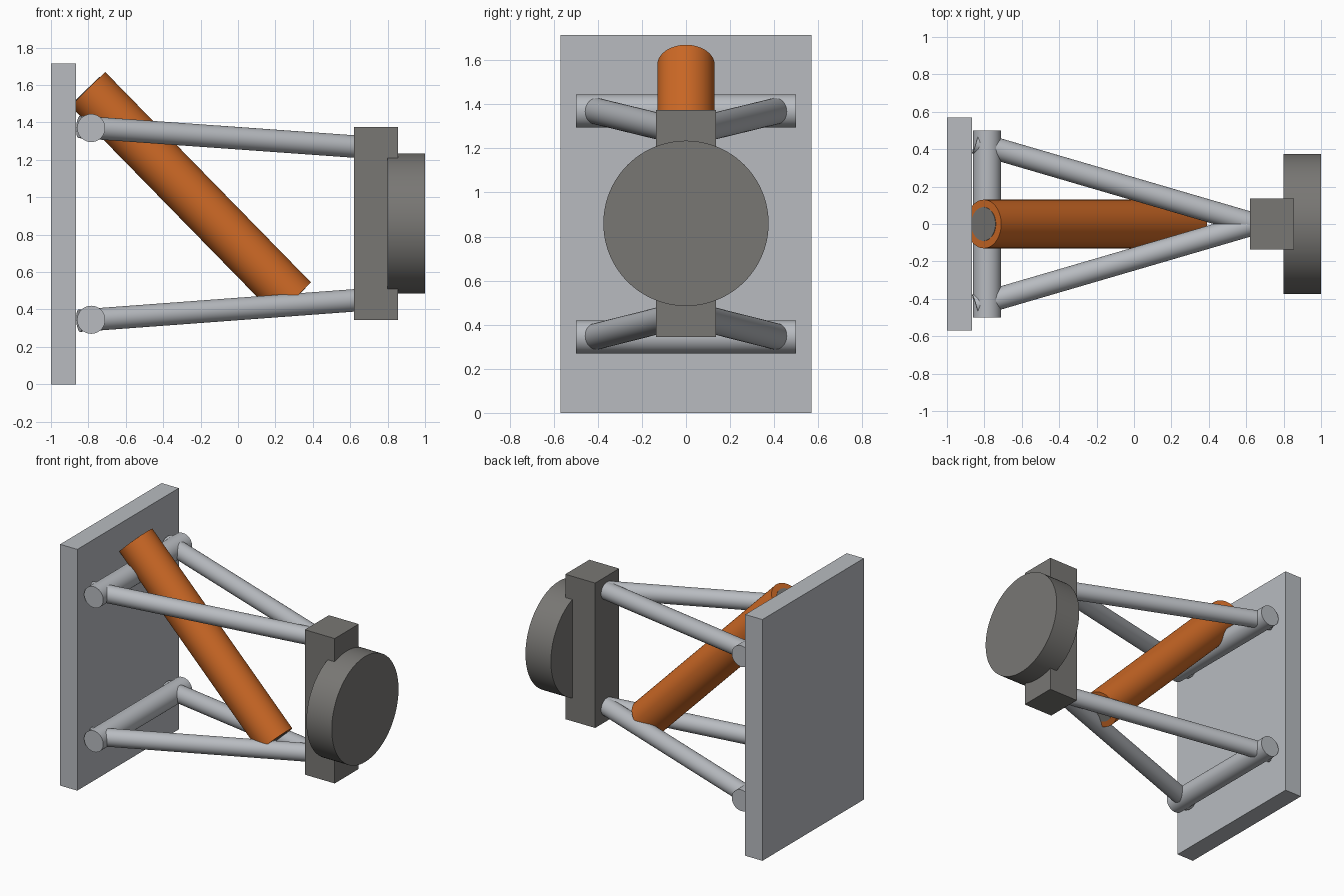
import bpy
from mathutils import Vector

cube = bpy.data.objects.get("Cube")
if cube:
    bpy.data.objects.remove(cube, do_unlink=True)


def material(name, r, g, b):
    m = bpy.data.materials.new(name)
    m.use_nodes = True
    m.diffuse_color = (r, g, b, 1)
    m.node_tree.nodes["Principled BSDF"].inputs["Base Color"].default_value = (r, g, b, 1)
    return m


light_steel = material("light_steel", 0.48, 0.50, 0.53)
dark_grey = material("dark_grey", 0.19, 0.185, 0.175)
orange = material("orange", 0.61, 0.141, 0.019)


def box(name, low, high, mat):
    low, high = Vector(low), Vector(high)
    bpy.ops.mesh.primitive_cube_add(size=1, location=(low + high) / 2)
    ob = bpy.context.object
    ob.name = name
    ob.scale = high - low
    bpy.ops.object.transform_apply(location=False, rotation=False, scale=True)
    ob.data.materials.append(mat)
    return ob


def rod(name, start, end, radius, mat, sides=64):
    """Cylinder running between two points."""
    start, end = Vector(start), Vector(end)
    axis = end - start
    bpy.ops.mesh.primitive_cylinder_add(
        vertices=sides, radius=radius, depth=axis.length, location=(start + end) / 2,
        rotation=axis.to_track_quat("Z", "Y").to_euler())
    ob = bpy.context.object
    ob.name = name
    ob.data.materials.append(mat)
    bpy.ops.object.shade_smooth_by_angle()
    return ob


# Mounting plate
box("mounting_plate", (-1, -0.57, 0), (-0.865, 0.57, 1.715), light_steel)

# Upper and lower wishbones: a pivot bar with two converging arms
for level, pivot_z, inner_z, outer_z in (("upper", 1.37, 1.376, 1.27),
                                         ("lower", 0.345, 0.34, 0.45)):
    rod(level + "_pivot_bar", (-0.785, -0.5, pivot_z), (-0.785, 0.5, pivot_z), 0.075, light_steel)
    for side, s in (("left", 1), ("right", -1)):
        rod(f"{level}_{side}_arm", (-0.848, 0.435 * s, inner_z), (0.64, 0, outer_z), 0.06, light_steel)

# Upright and wheel hub
box("upright", (0.62, -0.135, 0.345), (0.855, 0.135, 1.375), dark_grey)
rod("wheel_hub", (0.8, 0, 0.86), (1, 0, 0.86), 0.375, dark_grey, 96)

# Diagonal damper: outer sleeve with an inner rod showing at its ends
top, bottom = Vector((-0.803, 0, 1.579)), Vector((0.297, 0, 0.454))
lip = (bottom - top).normalized() * 0.003
rod("damper_sleeve", top, bottom, 0.13, orange)
rod("damper_rod", top - lip, bottom + lip, 0.09, dark_grey)
